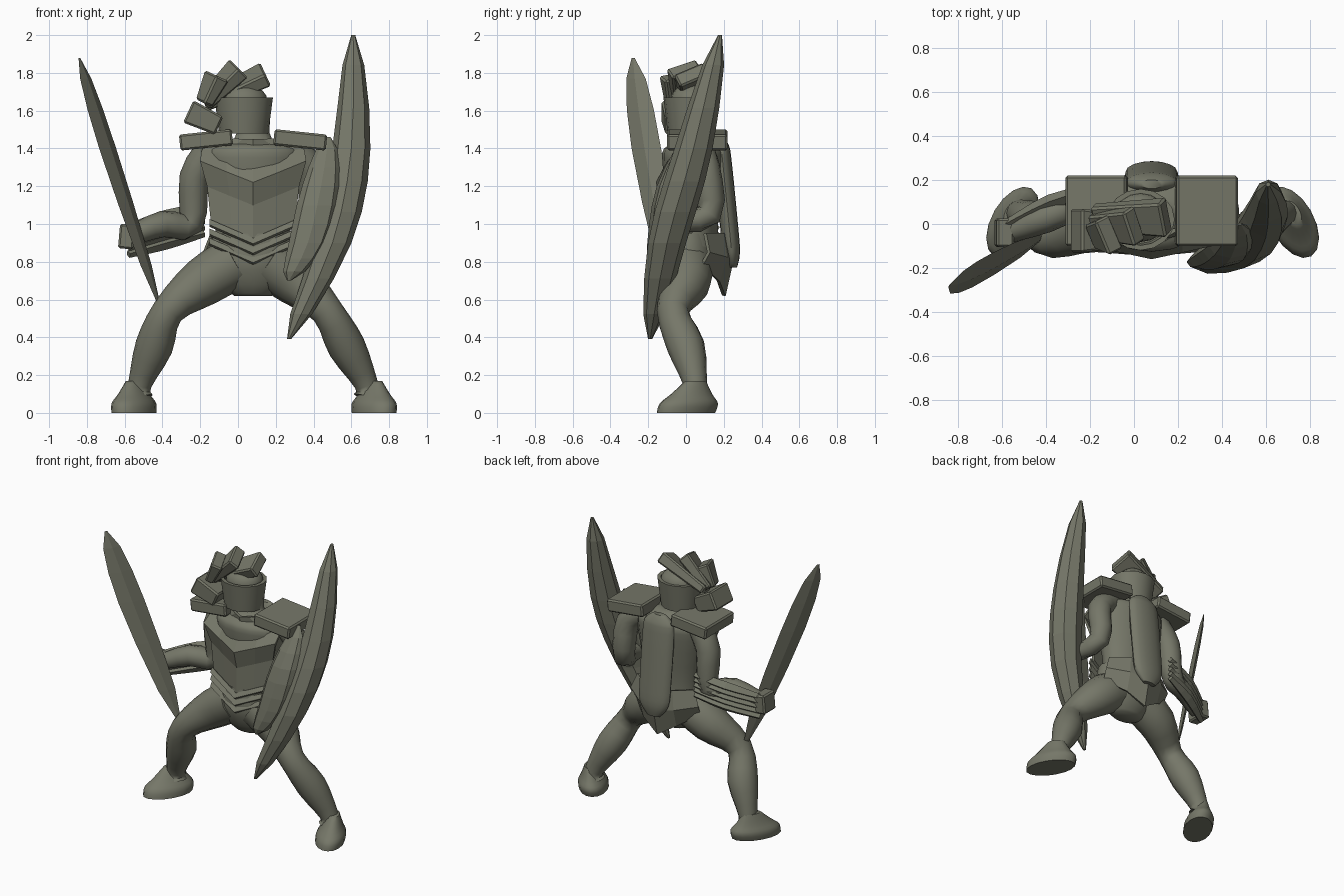
import bpy, bmesh, math
from mathutils import Vector, Matrix

default_cube = bpy.data.objects.get("Cube")
if default_cube:
    bpy.data.objects.remove(default_cube)

OLIVE = (.18, .185, .14, 1)
MIDDLE = .08  # x of the body's centre line
material = bpy.data.materials.new("olive_clay")
material.use_nodes = True
material.diffuse_color = OLIVE
shader = material.node_tree.nodes["Principled BSDF"]
shader.inputs["Base Color"].default_value = OLIVE


def finish(name, bm, smooth=False):
    bmesh.ops.recalc_face_normals(bm, faces=bm.faces)
    mesh = bpy.data.meshes.new(name)
    bm.to_mesh(mesh)
    bm.free()
    mesh.materials.append(material)
    part = bpy.data.objects.new(name, mesh)
    bpy.context.collection.objects.link(part)
    if smooth:
        bpy.ops.object.select_all(action='DESELECT')
        part.select_set(True)
        bpy.context.view_layer.objects.active = part
        bpy.ops.object.shade_smooth_by_angle(angle=math.radians(50))
    return part


def curve_through(points, steps):
    """Catmull-Rom interpolation of points of any dimension."""
    points = [Vector(p) for p in points]
    result = []
    for i in range(len(points) - 1):
        before, start, end, after = (
            points[min(max(k, 0), len(points) - 1)] for k in range(i - 1, i + 3))
        for step in range(steps):
            t = step / steps
            result.append(start + (t * (end - before)
                                   + t * t * (2 * before - 5 * start + 4 * end - after)
                                   + t ** 3 * (3 * start - before - 3 * end + after)) / 2)
    return result + [points[-1]]


def ring(centre, u, v, sides):
    angles = (math.tau * k / sides for k in range(sides))
    return [centre + u * math.cos(a) + v * math.sin(a) for a in angles]


def skin(name, rings, smooth=False):
    bm = bmesh.new()
    loops = [[bm.verts.new(p) for p in points] for points in rings]
    for low, high in zip(loops, loops[1:]):
        for i in range(len(low)):
            bm.faces.new((low[i - 1], low[i], high[i], high[i - 1]))
    bm.faces.new(loops[0])
    bm.faces.new(loops[-1])
    return finish(name, bm, smooth)


def body(name, x, y, profile, depth, lean=0, turn=0, steps=3):
    """Level ellipses from a profile of (z, radius); depth is the y to x ratio."""
    rows = curve_through(profile, steps)
    spin = Matrix.Rotation(math.radians(turn), 3, 'Z')
    rings = []
    for z, radius in rows:
        centre = Vector((x, y + lean * (z - rows[0][0]), z))
        rings.append(ring(centre, spin @ Vector((radius, 0, 0)),
                          spin @ Vector((0, radius * depth, 0)), 16))
    skin(name, rings, True)


def limb(name, joints, sides=12):
    """Tube through joints of (x, y, z, radius)."""
    path = curve_through(joints, 3)
    rings = []
    for i, joint in enumerate(path):
        ahead = path[min(i + 1, len(path) - 1)] - path[max(i - 1, 0)]
        along = ahead.xyz.normalized()
        u = Vector((0, 1, 0)).cross(along).normalized()
        rings.append(ring(joint.xyz, u * joint.w, along.cross(u) * joint.w, sides))
    skin(name, rings, sides > 4)


def spindle(name, points, wide, deep, turn=0, sides=8):
    """Faceted blade that narrows at both ends."""
    path = curve_through(points, 3)
    spin = Matrix.Rotation(math.radians(turn), 3, 'Z')
    rings = []
    for i, centre in enumerate(path):
        swell = max(math.sin(math.pi * i / (len(path) - 1)), .02) ** .6
        rings.append(ring(centre, spin @ Vector((wide * swell, 0, 0)),
                          spin @ Vector((0, deep * swell, 0)), sides))
    skin(name, rings)


def block(name, root, angle, length, height, depth, taper=1, roll=0):
    """Chamfered box that starts at root and runs at an angle in the xz plane."""
    bm = bmesh.new()
    bmesh.ops.create_cube(bm, size=1)
    for vert in bm.verts:
        if vert.co.x < 0:
            vert.co.yz *= taper
        vert.co.x += .5
    place = (Matrix.Translation(root) @ Matrix.Rotation(-math.radians(angle), 4, 'Y')
             @ Matrix.Rotation(math.radians(roll), 4, 'X'))
    bm.transform(place @ Matrix.Diagonal((length, depth, height, 1)))
    bevel = finish(name, bm).modifiers.new("chamfer", 'BEVEL')
    bevel.width = .01
    bevel.segments = 1


def plate(name, rows, ridge, roundness=1):
    """Bent sheet symmetric about the middle: rows of (z, half width, y, drop)."""
    bm = bmesh.new()
    grid = []
    for z, half, y, drop in rows:
        spots = []
        for t in (-1, -.5, 0, .5, 1):
            spots.append(bm.verts.new((MIDDLE + half * t,
                                       y + ridge * (1 - abs(t) ** roundness),
                                       z - drop * (1 - abs(t)))))
        grid.append(spots)
    for upper, lower in zip(grid, grid[1:]):
        for i in range(len(upper) - 1):
            bm.faces.new((upper[i], upper[i + 1], lower[i + 1], lower[i]))
    shell = finish(name, bm).modifiers.new("thickness", 'SOLIDIFY')
    shell.thickness = .02
    shell.offset = 0


# Torso with neck, pelvis and back pack
body("torso", MIDDLE, .04,
     [(.8, .2), (1, .2), (1.3, .25), (1.4, .24), (1.45, .1), (1.55, .09)], .65)
body("pelvis", MIDDLE, .01, [(.62, .1), (.68, .17), (.8, .23), (.95, .21)], .65)
body("back_pack", MIDDLE, .25,
     [(.77, .05), (.85, .11), (1, .12), (1.35, .12), (1.42, .1), (1.46, .05)], .4, lean=-.1)

# Breastplate with a pointed lower edge, waist bands and rear cloth
plate("breastplate", [(1.45, .1, -.03, 0), (1.39, .27, -.01, .02), (1.33, .28, -.09, .11),
                      (1.2, .24, -.06, .1), (1, .22, -.06, .1)], -.06)
for i in range(3):
    z = 1.02 - .05 * i
    plate(f"waist_band_{i + 1}", [(z, .23, -.07, .1), (z - .03, .23, -.09, .1)], -.06)
plate("rear_cloth", [(.95, .22, .1, 0), (.85, .26, .12, .05), (.78, .25, .08, .16)],
      .12, roundness=2)

# Helmet: flared bucket, cap, face guard and fanned crest
body("helmet_bucket", .03, .02,
     [(1.48, .13), (1.67, .155), (1.67, .13), (1.6, .12)], .9, steps=1)
body("helmet_cap", .03, .03, [(1.6, .12), (1.68, .12), (1.74, .06)], .9)
block("face_guard", (-.1, -.03, 1.52), 155, .18, .13, .2, taper=.8)
for i in range(3):
    block(f"crest_fin_{i + 1}", (-.18, .04 * i - .05, 1.64),
          65 - 20 * i, .16 + .1 * i, .08, .17, taper=.7, roll=25)

# Shoulder plates, sloping outward
for side, label in ((-1, "right"), (1, "left")):
    block(f"{label}_shoulder_plate", (MIDDLE + side * .11, .06, 1.46),
          90 - side * 96, .28, .085, .32)

# Arms, fist and ribbed forearm guard
limb("right_arm", [(-.14, .06, 1.4, .08), (-.23, .08, 1.25, .08), (-.25, .1, 1, .07),
                   (-.4, .03, 1, .07), (-.58, -.04, .93, .05)])
limb("left_arm", [(.25, .06, 1.4, .08), (.38, .1, 1.3, .08),
                  (.4, .12, 1.05, .07), (.45, -.1, 1, .05)])
block("right_fist", (-.55, -.04, .93), 175, .08, .13, .13)
for i in range(5):
    rise = .035 * i
    limb(f"forearm_rib_{i + 1}", [(-.18, .16, .95 + rise, .02), (-.38, .1, .9 + rise, .035),
                                  (-.58, 0, .84 + rise, .02)], sides=4)


# Legs and feet
def leg(label, knee, ankle, turn):
    hip = MIDDLE + .2 * (knee - MIDDLE)
    thigh = MIDDLE + .6 * (knee - MIDDLE)
    calf = (knee + ankle) / 2
    limb(f"{label}_leg", [(hip, 0, .8, .14), (thigh, 0, .69, .13), (knee, -.07, .54, .085),
                          (calf, 0, .35, .1), (ankle, .05, .15, .062), (ankle, .05, .08, .07)])
    body(f"{label}_foot", ankle * 1.06, 0,
         [(0, .17), (.05, .17), (.1, .12), (.17, .06)], .56, lean=.3, turn=turn)


leg("right", -.37, -.52, -120)
leg("left", .47, .68, -60)

# Sword: long flat blade leaning outward
spindle("sword_blade", [(-.84, -.28, 1.88), (-.69, -.21, 1.4), (-.41, -.06, .55)],
        .09, .02, turn=60, sides=4)

# Shield: tall faceted body with an overlapping inner leaf
spindle("shield_body", [(.61, .18, 2), (.6, .04, 1.4), (.5, -.1, .9), (.27, -.19, .39)], .11, .11)
spindle("shield_leaf", [(.48, 0, 1.46), (.44, -.1, 1.2), (.37, -.15, .9), (.27, -.18, .7)],
        .11, .06)
